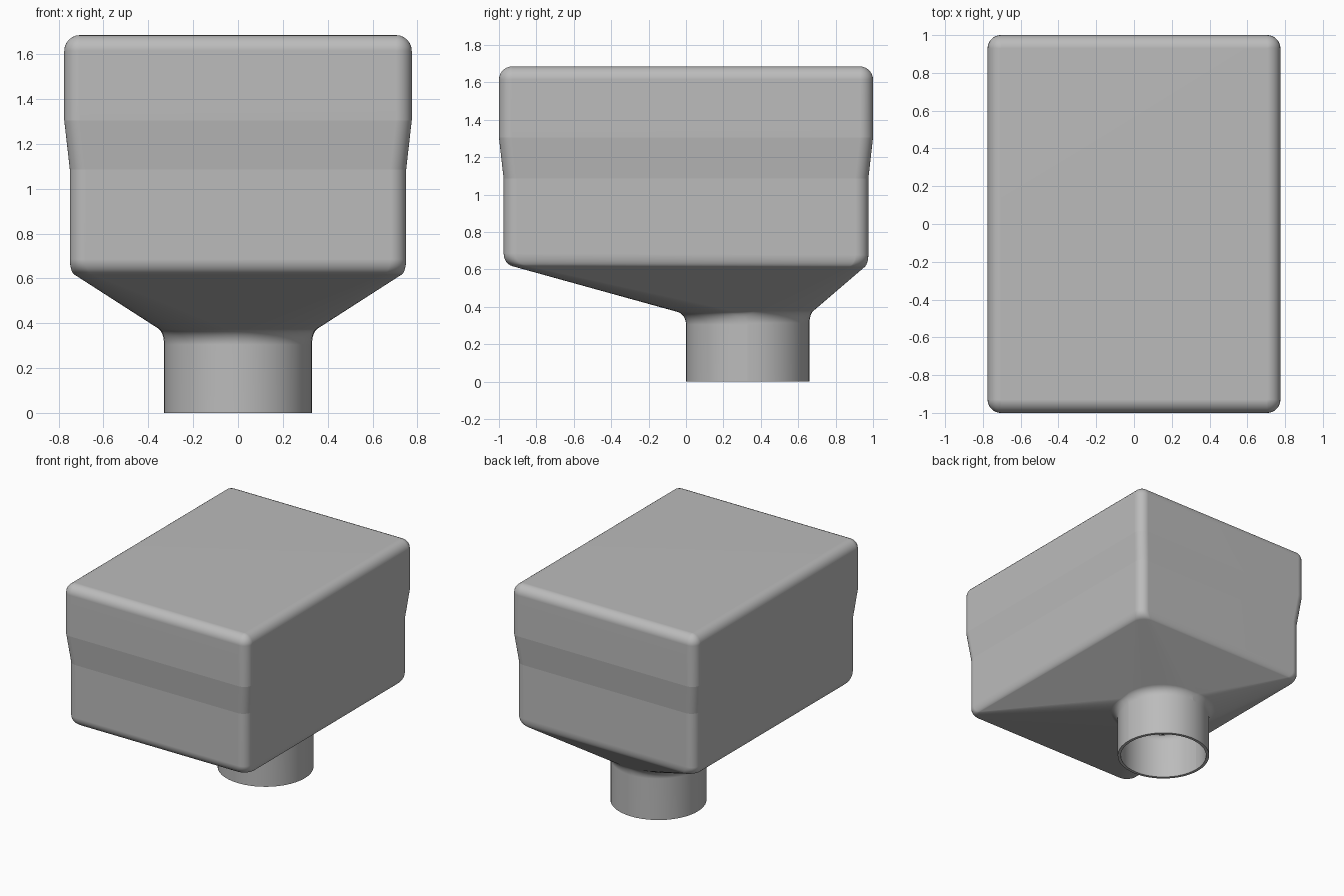
import bpy, bmesh, math
from mathutils import Vector

cube = bpy.data.objects.get("Cube")
if cube:
    bpy.data.objects.remove(cube)

CORNER, WALL = 0.07, 0.022       # vertical edge radius, shell thickness
TOP, BAND_TOP, BAND_LOW = 1.685, 1.305, 1.085
RIM, NECK = 0.63, 0.36           # outer edges of the funnel
SPOUT_R, SPOUT_Y = 0.33, 0.33
ARC, FILLET = 12, 6              # segments per corner arc and per fillet


def fillet(prev, corner, nxt, radius):
    """Points of a circular arc that rounds one profile corner."""
    a, b = (prev - corner).normalized(), (nxt - corner).normalized()
    turn = math.pi - a.angle(b)
    reach, w = radius * math.tan(turn / 2), math.cos(turn / 2)
    p, q = corner + a * reach, corner + b * reach
    points = []
    for i in range(FILLET + 1):
        t = i / FILLET
        k0, k1, k2 = (1 - t) ** 2, 2 * w * t * (1 - t), t * t
        points.append((p * k0 + corner * k1 + q * k2) / (k0 + k1 + k2))
    return points


def profile(sx, sy, angle, inset):
    """One vertical profile of the shell, from lid to spout mouth."""
    c, s = math.cos(angle), math.sin(angle)
    r = CORNER - inset

    def box(hx, hy, z, radius=r):
        return Vector((sx * (hx - CORNER) + radius * c,
                       sy * (hy - CORNER) + radius * s, z))

    def pipe(z):
        rad = SPOUT_R - inset
        return Vector((rad * c, SPOUT_Y + rad * s, z))

    lift = inset * 0.5
    lid = box(0.775, 1.0, TOP - inset, 0)
    edge = box(0.775, 1.0, TOP - inset)
    band_top, band_low = box(0.775, 1.0, BAND_TOP), box(0.75, 0.975, BAND_LOW)
    rim, neck, mouth = box(0.75, 0.975, RIM + lift), pipe(NECK + lift), pipe(0)
    return ([lid] + fillet(lid, edge, band_top, r) + [band_top, band_low]
            + fillet(band_low, rim, neck, CORNER - inset)
            + fillet(rim, neck, mouth, CORNER + inset) + [mouth])


# Square-to-round shell: outer skin, spout lip, then inner skin
bm = bmesh.new()
columns = []
for quarter, (sx, sy) in enumerate([(1, 1), (-1, 1), (-1, -1), (1, -1)]):
    for i in range(ARC + 1):
        angle = (quarter + i / ARC) * math.pi / 2
        path = profile(sx, sy, angle, 0) + profile(sx, sy, angle, WALL)[::-1]
        columns.append([bm.verts.new(p) for p in path])

for j, col in enumerate(columns):
    nxt = columns[(j + 1) % len(columns)]
    for k in range(len(col) - 1):
        bm.faces.new((col[k], col[k + 1], nxt[k + 1], nxt[k]))
for end in (0, -1):              # outer and inner lid
    bm.faces.new([col[end] for col in columns])

bmesh.ops.remove_doubles(bm, verts=bm.verts, dist=0.0002)
bmesh.ops.recalc_face_normals(bm, faces=bm.faces)

# Smooth shading, with crisp spout lip and band edges
for f in bm.faces:
    f.smooth = True
for e in bm.edges:
    on_band = any(all(abs(v.co.z - z) < 0.001 for v in e.verts)
                  for z in (BAND_TOP, BAND_LOW))
    e.smooth = not on_band and e.calc_face_angle(0) < math.radians(35)

mesh = bpy.data.meshes.new("hopper_shell")
bm.to_mesh(mesh)
bm.free()
hopper = bpy.data.objects.new("hopper_shell", mesh)
bpy.context.collection.objects.link(hopper)
normals = hopper.modifiers.new("flat_panel_normals", "WEIGHTED_NORMAL")
normals.keep_sharp = True

# Plain grey material
grey = bpy.data.materials.new("light_grey")
grey.use_nodes = True
colour = (0.5, 0.5, 0.5, 1)
grey.diffuse_color = colour
grey.node_tree.nodes["Principled BSDF"].inputs["Base Color"].default_value = colour
mesh.materials.append(grey)
